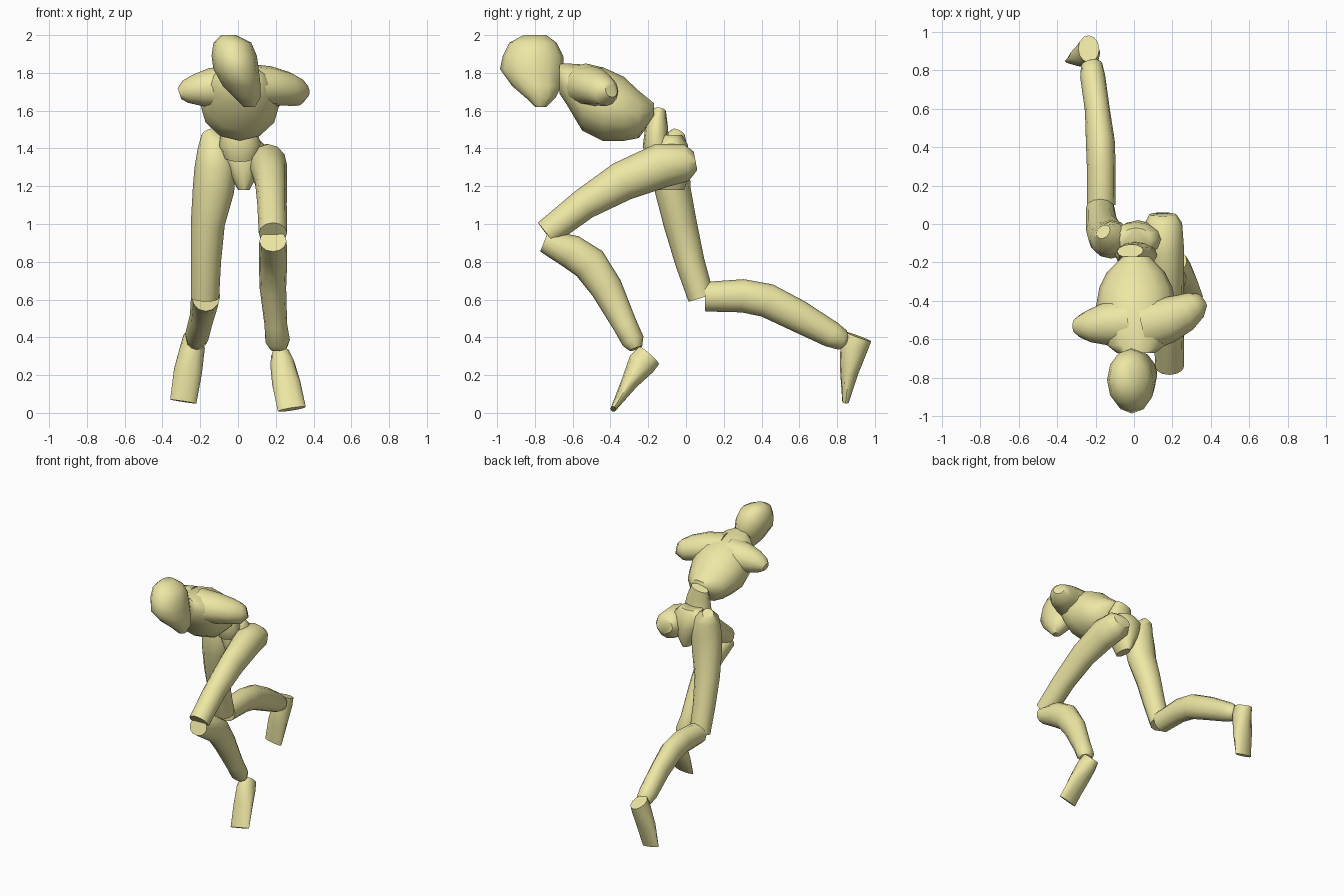
import bpy, bmesh, math
from mathutils import Vector

mat = bpy.data.materials.new("pale_yellow")
mat.diffuse_color = (0.85, 0.80, 0.37, 1)


def loft(name, sections, ref=(1, 0, 0), axis=None, sides=12):
    """Skin elliptical rings (x, y, z, half width along ref, half depth) along a path."""
    bm = bmesh.new()
    pts = [Vector(s[:3]) for s in sections]
    rings = []
    for i, s in enumerate(sections):
        if axis:
            t = Vector(axis)
        else:
            t = (pts[min(i + 1, len(pts) - 1)] - pts[max(i - 1, 0)]).normalized()
        u = Vector(ref)
        u = (u - t * u.dot(t)).normalized()
        v = t.cross(u)
        ring = []
        for k in range(sides):
            a = 2 * math.pi * k / sides
            ring.append(bm.verts.new(pts[i] + u * s[3] * math.cos(a) + v * s[4] * math.sin(a)))
        rings.append(ring)
    for r0, r1 in zip(rings, rings[1:]):
        for k in range(sides):
            n = (k + 1) % sides
            bm.faces.new((r0[k], r0[n], r1[n], r1[k]))
    bm.faces.new(rings[0])
    bm.faces.new(rings[-1])
    bmesh.ops.recalc_face_normals(bm, faces=bm.faces)
    me = bpy.data.meshes.new(name)
    bm.to_mesh(me)
    bm.free()
    me.materials.append(mat)
    ob = bpy.data.objects.new(name, me)
    bpy.context.collection.objects.link(ob)
    bpy.ops.object.select_all(action='DESELECT')
    ob.select_set(True)
    bpy.context.view_layer.objects.active = ob
    bpy.ops.object.shade_smooth_by_angle(angle=math.radians(50))
    return ob


# Head, narrowing to the chin
loft("head", [
    (-0.05, -0.80, 2.00, 0.04, 0.06),
    (-0.03, -0.81, 1.96, 0.10, 0.125),
    (-0.02, -0.81, 1.89, 0.12, 0.16),
    (-0.01, -0.815, 1.82, 0.12, 0.17),
    (0.02, -0.79, 1.73, 0.10, 0.13),
    (0.05, -0.77, 1.67, 0.07, 0.08),
    (0.06, -0.77, 1.62, 0.03, 0.03)], axis=(0, 0, 1))

# Chest, leaning forward
loft("chest", [
    (0.01, -0.17, 1.60, 0.07, 0.04),
    (0.01, -0.25, 1.58, 0.15, 0.125),
    (0.01, -0.33, 1.61, 0.19, 0.17),
    (0.01, -0.44, 1.635, 0.21, 0.195),
    (0.01, -0.55, 1.67, 0.19, 0.175),
    (0.01, -0.63, 1.74, 0.15, 0.11),
    (0.01, -0.67, 1.77, 0.10, 0.08)], axis=(0, -1, 0))

# Shoulder stubs
loft("right_shoulder", [
    (0.04, -0.53, 1.73, 0.12, 0.14),
    (0.17, -0.50, 1.73, 0.105, 0.12),
    (0.26, -0.46, 1.715, 0.09, 0.10),
    (0.32, -0.42, 1.70, 0.075, 0.075),
    (0.355, -0.395, 1.71, 0.04, 0.04)], ref=(0, 0, 1))
loft("left_shoulder", [
    (-0.03, -0.51, 1.72, 0.12, 0.13),
    (-0.15, -0.52, 1.72, 0.105, 0.11),
    (-0.23, -0.53, 1.71, 0.08, 0.085),
    (-0.28, -0.53, 1.70, 0.06, 0.06),
    (-0.31, -0.53, 1.69, 0.03, 0.035)], ref=(0, 0, 1))

# Waist and pelvis
loft("waist", [
    (-0.02, -0.14, 1.60, 0.07, 0.035),
    (0.00, -0.155, 1.52, 0.09, 0.06),
    (0.01, -0.16, 1.42, 0.11, 0.07),
    (0.01, -0.13, 1.36, 0.09, 0.07)])
loft("pelvis", [
    (0.01, -0.08, 1.47, 0.08, 0.06),
    (0.01, -0.08, 1.42, 0.13, 0.09),
    (0.02, -0.08, 1.34, 0.11, 0.10),
    (0.03, -0.08, 1.25, 0.07, 0.095),
    (0.03, -0.08, 1.18, 0.03, 0.07)], axis=(0, 0, -1))

# Trailing left leg
loft("left_thigh", [
    (-0.16, -0.04, 1.48, 0.04, 0.04),
    (-0.125, -0.075, 1.42, 0.09, 0.09),
    (-0.12, -0.08, 1.30, 0.11, 0.10),
    (-0.13, -0.07, 1.18, 0.11, 0.095),
    (-0.16, -0.03, 1.00, 0.09, 0.088),
    (-0.17, 0.02, 0.80, 0.08, 0.078),
    (-0.175, 0.08, 0.61, 0.075, 0.07)])
loft("left_shin", [
    (-0.17, 0.10, 0.615, 0.075, 0.078),
    (-0.17, 0.30, 0.62, 0.075, 0.088),
    (-0.175, 0.43, 0.595, 0.075, 0.09),
    (-0.19, 0.59, 0.515, 0.065, 0.085),
    (-0.215, 0.77, 0.415, 0.065, 0.07),
    (-0.22, 0.83, 0.385, 0.055, 0.055),
    (-0.225, 0.85, 0.38, 0.03, 0.03)])
loft("left_foot", [
    (-0.235, 0.91, 0.405, 0.055, 0.075),
    (-0.24, 0.89, 0.35, 0.065, 0.075),
    (-0.265, 0.865, 0.22, 0.075, 0.05),
    (-0.29, 0.845, 0.06, 0.07, 0.018)])

# Leading right leg
loft("right_thigh", [
    (0.15, 0.05, 1.335, 0.07, 0.05),
    (0.15, 0.00, 1.325, 0.10, 0.10),
    (0.16, -0.13, 1.31, 0.10, 0.118),
    (0.175, -0.34, 1.225, 0.085, 0.105),
    (0.18, -0.54, 1.105, 0.078, 0.083),
    (0.185, -0.74, 0.95, 0.075, 0.072)])
loft("right_shin", [
    (0.185, -0.75, 0.91, 0.072, 0.06),
    (0.185, -0.61, 0.855, 0.075, 0.09),
    (0.185, -0.51, 0.79, 0.075, 0.095),
    (0.185, -0.42, 0.66, 0.07, 0.085),
    (0.20, -0.325, 0.47, 0.06, 0.065),
    (0.21, -0.28, 0.38, 0.065, 0.06),
    (0.215, -0.265, 0.34, 0.045, 0.035)])
loft("right_foot", [
    (0.225, -0.195, 0.305, 0.05, 0.07),
    (0.235, -0.235, 0.26, 0.065, 0.075),
    (0.255, -0.30, 0.16, 0.075, 0.045),
    (0.285, -0.385, 0.02, 0.075, 0.015)])
